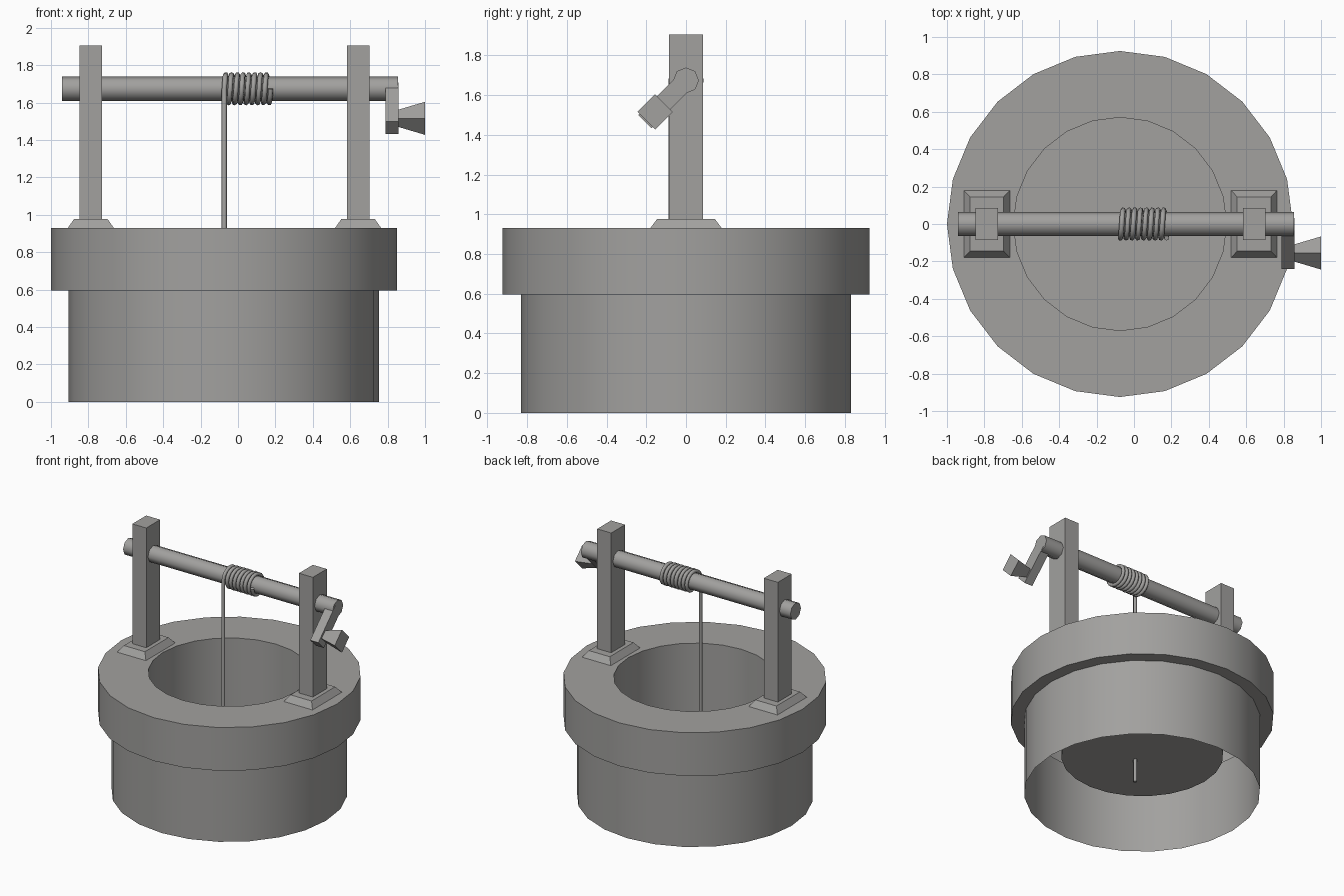
import bpy, bmesh, math
from mathutils import Matrix, Vector

if "Cube" in bpy.data.objects:
    bpy.data.objects.remove(bpy.data.objects["Cube"], do_unlink=True)

GREY = (0.36, 0.355, 0.345, 1.0)
stone = bpy.data.materials.new("warm grey")
stone.use_nodes = True
stone.diffuse_color = GREY
stone.node_tree.nodes["Principled BSDF"].inputs["Base Color"].default_value = GREY

CENTRE_X = -0.075
AXLE_Z = 1.674


def add_object(name, data):
    obj = bpy.data.objects.new(name, data)
    bpy.context.collection.objects.link(obj)
    data.materials.append(stone)
    return obj


def from_bmesh(name, bm, smooth_angle=None):
    mesh = bpy.data.meshes.new(name)
    bm.to_mesh(mesh)
    bm.free()
    obj = add_object(name, mesh)
    if smooth_angle:
        bpy.ops.object.select_all(action='DESELECT')
        obj.select_set(True)
        bpy.context.view_layer.objects.active = obj
        bpy.ops.object.shade_smooth_by_angle(angle=math.radians(smooth_angle))
    return obj


def box(name, centre, size, turn=Matrix()):
    bm = bmesh.new()
    bmesh.ops.create_cube(bm, size=1)
    bm.transform(Matrix.Translation(centre) @ turn @ Matrix.Diagonal((*size, 1)))
    return from_bmesh(name, bm)


def tapered_box(name, base, bottom, top, height, turn=Matrix()):
    """Box standing on base along its local z, with different end sizes."""
    bm = bmesh.new()
    bmesh.ops.create_cube(bm, size=1)
    for v in bm.verts:
        size = top if v.co.z > 0 else bottom
        v.co = Vector((v.co.x * size[0], v.co.y * size[1], (v.co.z + 0.5) * height))
    bm.transform(Matrix.Translation(base) @ turn)
    return from_bmesh(name, bm)


def lathe(name, profile, sides):
    """Turned shell, open at the first ring and floored at the last."""
    bm = bmesh.new()
    rings = []
    for r, z in profile:
        angles = [math.tau * i / sides for i in range(sides)]
        rings.append([bm.verts.new((CENTRE_X + r * math.cos(a), r * math.sin(a), z))
                      for a in angles])
    for a, b in zip(rings, rings[1:]):
        for i in range(sides):
            j = (i + 1) % sides
            bm.faces.new((a[i], a[j], b[j], b[i]))
    bm.faces.new(rings[-1])
    return from_bmesh(name, bm, 30)


# Well wall with overhanging rim, inner shaft and raised floor
lathe("well_wall", [(0.83, 0), (0.83, 0.595), (0.925, 0.595),
                    (0.925, 0.93), (0.57, 0.93), (0.57, 0.30)], 24)

# Posts on sloped feet
for side, x in (("right", -0.787), ("left", 0.642)):
    tapered_box(side + "_post_foot", (x, 0, 0.93), (0.246, 0.36), (0.18, 0.29), 0.047)
    box(side + "_post", (x, 0, 1.418), (0.12, 0.17, 0.974))

# Axle through both posts
bm = bmesh.new()
bmesh.ops.create_cone(bm, cap_ends=True, segments=8, radius1=0.065, radius2=0.065, depth=1.797)
bm.transform(Matrix.Translation((-0.042, 0, AXLE_Z)) @ Matrix.Rotation(math.pi / 2, 4, 'Y'))
from_bmesh("axle", bm, 50)

# Crank arm, angled down toward the front
slope = Vector((0, -1, -1)).normalized()
tilt = Matrix.Rotation(-math.pi / 4, 4, 'X')
hub = Vector((0.823, 0, AXLE_Z))
box("crank_arm", hub + slope * 0.147, (0.07, 0.095, 0.293), tilt)

# Flared square handle pointing outward
outward = tilt @ Matrix.Rotation(math.pi / 2, 4, 'Y')
tapered_box("crank_handle", (0.857, -0.155, 1.516), (0.065, 0.065), (0.125, 0.125), 0.143, outward)

# Rope wound around the axle and hanging down the shaft
TURNS, STEPS, WIND = 8, 16, 0.075
points = [(-0.073, -WIND, 0.12)]
for i in range(TURNS * STEPS + 1):
    a = math.tau * i / STEPS
    points.append((-0.073 + 0.031 * i / STEPS, -WIND * math.cos(a), AXLE_Z + WIND * math.sin(a)))
curve = bpy.data.curves.new("rope", 'CURVE')
curve.dimensions = '3D'
curve.bevel_depth = 0.014
curve.bevel_resolution = 1
curve.use_fill_caps = True
spline = curve.splines.new('POLY')
spline.points.add(len(points) - 1)
for p, co in zip(spline.points, points):
    p.co = (*co, 1)
spline.use_smooth = True
add_object("rope", curve)
